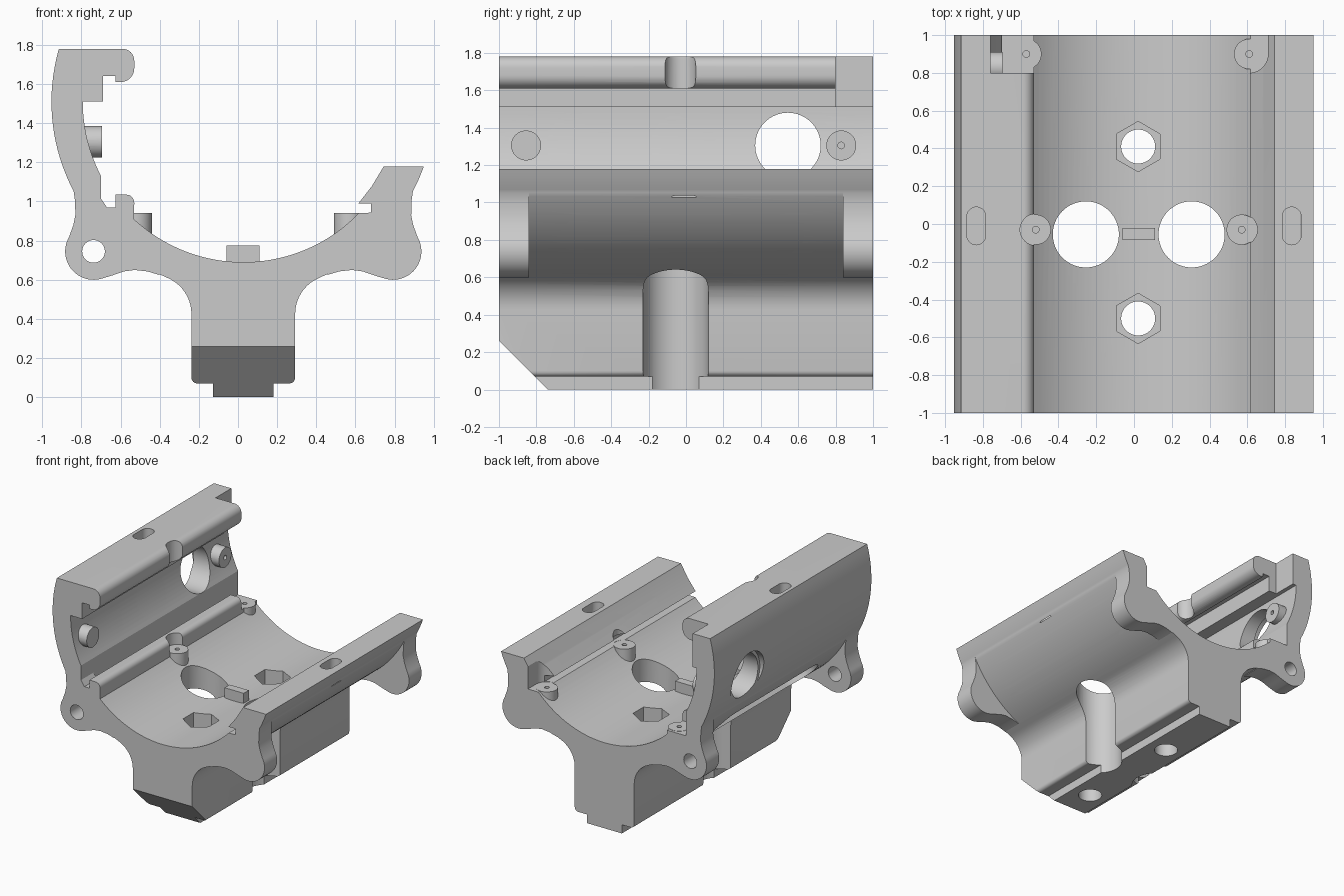
import bpy, bmesh
from math import sin, cos, pi, radians
from mathutils import Matrix, Vector

if "Cube" in bpy.data.objects:
    bpy.data.objects.remove(bpy.data.objects["Cube"])

CX, CZ = 0.027, 1.51            # centre of the round cradle
R_IN, R_OUT = 0.82, 0.98        # cradle shell radii

grey = bpy.data.materials.new("light_grey_plastic")
grey.use_nodes = True
grey.diffuse_color = (0.6, 0.6, 0.6, 1)
grey.node_tree.nodes["Principled BSDF"].inputs["Base Color"].default_value = (0.6, 0.6, 0.6, 1)


def frame(x, y, z, origin=(0, 0, 0)):
    """Matrix whose local axes are the given world directions."""
    m = Matrix((x, y, z)).transposed().to_4x4()
    m.translation = Vector(origin)
    return m


X, Y, Z = Vector((1, 0, 0)), Vector((0, 1, 0)), Vector((0, 0, 1))


def arc(cx, cy, r, a0, a1, n=10):
    angles = [radians(a0 + (a1 - a0) * i / n) for i in range(n + 1)]
    return [(cx + r * cos(a), cy + r * sin(a)) for a in angles]


def prism(name, pts, depth, matrix):
    """Extrude a flat outline along its local z."""
    bm = bmesh.new()
    face = bm.faces.new([bm.verts.new((p[0], p[1], 0)) for p in pts])
    new = bmesh.ops.extrude_face_region(bm, geom=[face])["geom"]
    bmesh.ops.translate(bm, vec=(0, 0, depth), verts=[g for g in new if isinstance(g, bmesh.types.BMVert)])
    bm.transform(matrix)
    bmesh.ops.recalc_face_normals(bm, faces=bm.faces)
    mesh = bpy.data.meshes.new(name)
    bm.to_mesh(mesh)
    bm.free()
    mesh.materials.append(grey)
    ob = bpy.data.objects.new(name, mesh)
    bpy.context.collection.objects.link(ob)
    return ob


def along_y(pts, y0, y1):
    return prism("section", pts, y1 - y0, frame(X, Z, Y, (0, y0, 0)))


def upright(pts, z0, z1):
    return prism("section", pts, z1 - z0, Matrix.Translation((0, 0, z0)))


def box(x0, x1, y0, y1, z0, z1):
    return upright([(x0, y0), (x1, y0), (x1, y1), (x0, y1)], z0, z1)


def disc(x, y, r, n=48, turn=0):
    return arc(x, y, r, turn, turn + 360, n)[:-1]


def stadium(x, y, r, half, turn=0):
    """Slot outline running along its first axis, or the second if turned."""
    dx, dy = (0, half) if turn else (half, 0)
    return arc(x + dx, y + dy, r, turn - 90, turn + 90) + arc(x - dx, y - dy, r, turn + 90, turn + 270)


def combine(target, tool, op):
    mod = target.modifiers.new(op, "BOOLEAN")
    mod.operation, mod.solver, mod.object = op, "EXACT", tool
    bpy.context.view_layer.objects.active = target
    bpy.ops.object.modifier_apply(modifier=mod.name)
    bpy.data.objects.remove(tool)


def cut(tool):
    combine(body, tool, "DIFFERENCE")


def add(tool):
    combine(body, tool, "UNION")


def mirror(pts):
    return [(2 * CX - x, z) for x, z in reversed(pts)]


# Main cross-section: outer shell, fillet and foot, then bowl and hooked wall
foot = arc(CX - 0.465, 0.4255, 0.2, 66.8, 0)
foot += arc(CX - 0.235, 0.1, 0.03, 180, 270, 4) + [(CX - 0.155, 0.07), (CX - 0.155, 0)]
profile = arc(CX, CZ, R_OUT, 164, 246.8, 32)[:-1] + foot
profile += mirror(arc(CX, CZ, R_OUT, 199.7, 246.8, 20)[:-1] + foot)
profile += [(0.745, 1.18), (0.685, 1.08), (0.615, 0.99), (0.68, 0.99), (0.68, 0.943)]
profile += arc(CX, CZ, R_IN, -44, -132.8, 36)
profile += arc(-0.57, 0.995, 0.04, 0, 90, 5) + [(-0.625, 1.035), (-0.625, 0.97), (-0.7, 0.97)]
profile += arc(CX, CZ, R_IN, 207.5, 180, 12)
profile += [(-0.69, 1.51), (-0.69, 1.64), (-0.625, 1.64), (-0.625, 1.61)]
profile += arc(-0.6, 1.68, 0.07, -90, 0, 8) + arc(-0.59, 1.72, 0.06, 0, 90, 8)
body = along_y(profile, -1, 1)
body.name = "cradle_body"

# Bolt ears at both ends of both sides
ear = [(0.885, 1.12), (0.868, 1.06), (0.859, 1.0), (0.858, 0.93), (0.868, 0.88)]
ear += arc(0.765, 0.745, 0.145, 30, -105, 20)
ear += [(0.67, 0.622), (0.61, 0.643), (0.555, 0.65), (0.49, 0.643), (0.43, 0.625), (0.4, 0.72), (0.62, 0.86), (0.8, 1.12)]
ear = [(CX + u, z) for u, z in ear]
for pts, x in ((ear, CX + 0.765), (mirror(ear), CX - 0.765)):
    for y0, y1, pocket in ((-1, -0.84, -0.9), (0.84, 1, 0.8)):
        add(along_y(pts, y0, y1))
        cut(along_y(disc(x, 0.745, 0.1, 6), pocket, pocket + 0.1))
    cut(along_y(disc(x, 0.745, 0.058, 32), -1.1, 1.1))

# Sloped front of the foot
s = 0.5 ** 0.5
down = Vector((0, -s, -s))
square = [(-1, -0.5), (1, -0.5), (1, 0.5), (-1, 0.5)]
cut(prism("slope", square, 1, frame(X, Vector((0, s, -s)), down, (0, -0.87, 0.13))))

# Vertical openings in the bowl and nut pockets
for x in (-0.255, 0.305):
    cut(upright(disc(x, -0.055, 0.175, 64), -0.1, 1.0))
for y in (-0.5, 0.41):
    cut(upright(disc(0.022, y, 0.09), -0.1, 1.0))
    cut(upright(disc(0.022, y, 0.133, 6, 30), 0.4, 1.0))

# Long recesses in the outer shell
for side in (-1, 1):
    radial = Vector((side * s, 0, -s))
    tangent = Vector((side * s, 0, s))
    cut(prism("recess", stadium(-0.02, 0, 0.16, 0.49), 0.3,
              frame(Y, tangent, radial, Vector((CX, 0, CZ)) + radial * 0.9)))

# Strap slots in the top edges
for x, top in ((-0.835, 1.78), (0.835, 1.18)):
    cut(upright(stadium(x, -0.01, 0.05, 0.05, 90), top - 0.15, top + 0.1))

# Round windows in the tall wall, with flared outer rims
for y in (-0.57, -0.015, 0.545):
    cut(prism("window", disc(y, 1.305, 0.175, 64), 0.6, frame(Y, Z, X, (-1.2, 0, 0))))
    cut(prism("rim", disc(y, 1.305, 0.2, 64), 0.3, frame(Y, Z, X, (-1.2, 0, 0))))

# Clearance at the back corners
cut(box(-0.76, -0.4, 0.8, 1.1, 1.51, 2))
cut(box(-0.7, -0.5, 0.8, 1.1, 0.94, 1.55))
cut(box(0.5, 0.71, 0.9, 1.1, 0.94, 1.3))
cut(upright(disc(0.61, 0.9, 0.1), 0.94, 1.3))

# Screw posts in the bowl, with access clearance above
for x, y in ((-0.52, -0.03), (0.57, -0.03), (-0.57, 0.9), (0.61, 0.9)):
    cut(upright(disc(x, y, 0.083), 0.94, 2))
    add(upright(disc(x, y, 0.08), 0.83, 0.942))
    cut(upright(disc(x, y, 0.018, 16), 0.86, 1.0))

# Screw posts on the tall wall
for y in (-0.855, 0.83):
    add(prism("post", disc(y, 1.305, 0.08), 0.155, frame(Y, Z, X, (-0.85, 0, 0))))
    cut(prism("pilot", disc(y, 1.305, 0.018, 16), 0.2, frame(Y, Z, X, (-0.8, 0, 0))))

# Locating key in the bowl
add(box(-0.06, 0.11, -0.085, -0.02, 0.66, 0.775))

# Smooth the curved faces and keep the edges sharp
bpy.ops.object.select_all(action="DESELECT")
body.select_set(True)
bpy.context.view_layer.objects.active = body
bpy.ops.object.shade_smooth_by_angle(angle=radians(25))
